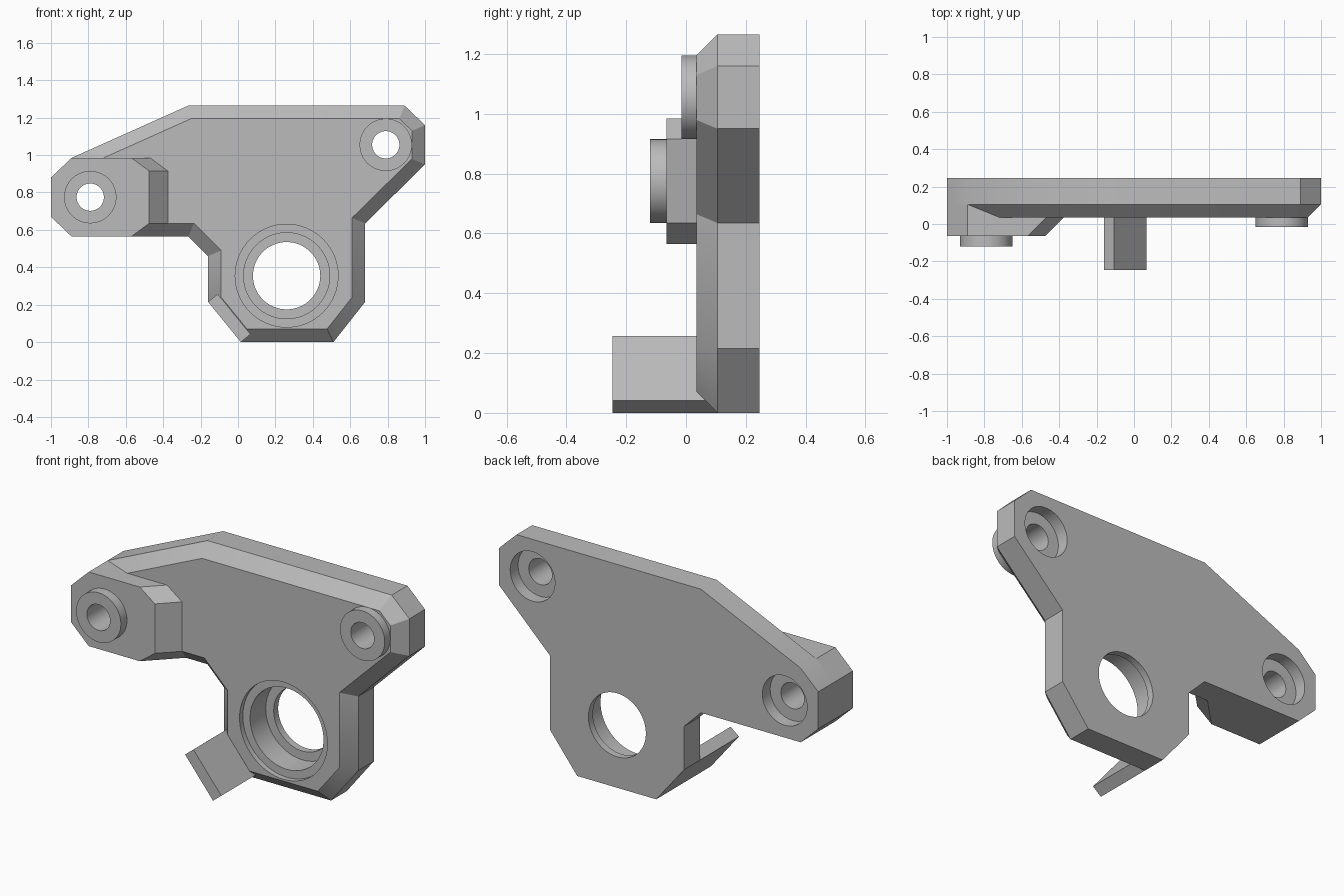
import bpy
import bmesh
from math import cos, sin, tau
from mathutils import Vector

if "Cube" in bpy.data.objects:
    bpy.data.objects.remove(bpy.data.objects["Cube"])

GREY = (0.5, 0.5, 0.5, 1)
grey = bpy.data.materials.new("plain grey")
grey.use_nodes = True
grey.diffuse_color = GREY
grey.node_tree.nodes["Principled BSDF"].inputs["Base Color"].default_value = GREY


def circle(center, r, n=64):
    return [(center[0] + r * cos(tau * i / n), center[1] + r * sin(tau * i / n)) for i in range(n)]


def inset(points, d):
    """Shrink a clockwise outline by d with mitred corners."""
    result = []
    for i, p in enumerate(points):
        p, a, b = Vector(p), Vector(points[i - 1]), Vector(points[(i + 1) % len(points)])
        u, v = (p - a).normalized(), (b - p).normalized()
        n1, n2 = Vector((u.y, -u.x)), Vector((v.y, -v.x))
        result.append(tuple(p + (n1 + n2) * d / (1 + n1.dot(n2))))
    return result


def loft(name, sections):
    """Solid through (y, outline) sections running front to back."""
    bm = bmesh.new()
    rings = [[bm.verts.new((x, y, z)) for x, z in pts] for y, pts in sections]
    for r0, r1 in zip(rings, rings[1:]):
        for i in range(len(r0)):
            bm.faces.new((r0[i - 1], r0[i], r1[i], r1[i - 1]))
    bm.faces.new(rings[0])
    bm.faces.new(rings[-1])
    bmesh.ops.recalc_face_normals(bm, faces=bm.faces)
    mesh = bpy.data.meshes.new(name)
    bm.to_mesh(mesh)
    bm.free()
    mesh.materials.append(grey)
    obj = bpy.data.objects.new(name, mesh)
    bpy.context.collection.objects.link(obj)
    return obj


def activate(obj):
    bpy.ops.object.select_all(action='DESELECT')
    obj.select_set(True)
    bpy.context.view_layer.objects.active = obj


def cut(obj, cutters):
    activate(obj)
    for c in cutters:
        mod = obj.modifiers.new("hole", 'BOOLEAN')
        mod.operation, mod.solver, mod.object = 'DIFFERENCE', 'EXACT', c
        bpy.ops.object.modifier_apply(modifier=mod.name)


BACK, EDGE, FRONT = 0.245, 0.105, 0.035
BLOCK = -0.065
LEFT_HOLE, RIGHT_HOLE, BORE = (0.79, 1.055), (-0.79, 0.775), (0.26, 0.355)

# Bracket plate with chamfered front rim
outline = [(-1, 0.67), (-1, 0.88), (-0.89, 0.985), (-0.265, 1.265), (0.89, 1.265), (1, 1.16),
           (1, 0.95), (0.68, 0.635), (0.68, 0.215), (0.51, 0), (0.015, 0), (-0.16, 0.215),
           (-0.16, 0.46), (-0.265, 0.565), (-0.89, 0.565)]
plate = loft("bracket_plate", [(FRONT, inset(outline, 0.07)), (EDGE, outline), (BACK, outline)])


# Raised mounting block, sloping down onto the plate on its inner side
def block_section(y):
    s = y - BLOCK
    return y, [(-1, 0.67), (-1, 0.88), (-0.89, 0.985), (-0.57 + s, 0.985), (-0.475 + s, 0.915),
               (-0.475 + s, 0.635), (-0.57 + s, 0.565), (-0.89, 0.565)]


block = loft("mounting_block", [block_section(BLOCK), block_section(EDGE)])

# Round spacers around the bolt holes
right_spacer = loft("right_spacer", [(-0.12, circle(RIGHT_HOLE, 0.14)), (-0.05, circle(RIGHT_HOLE, 0.14))])
left_spacer = loft("left_spacer", [(-0.015, circle(LEFT_HOLE, 0.14)), (0.05, circle(LEFT_HOLE, 0.14))])

# Tab projecting forward from the slanted lower edge
tab_shape = [(-0.16, 0.215), (-0.108, 0.257), (0.067, 0.042), (0.015, 0)]
tab = loft("stop_tab", [(-0.245, tab_shape), (EDGE, tab_shape)])


# Stepped cutters for bolt holes and bearing seat
def stepped_cutter(center, steps):
    return loft("hole_cutter", [(y, circle(center, r)) for y, r in steps])


bolt = [(-0.5, 0.073), (0.175, 0.073), (0.175, 0.14), (0.5, 0.14)]
left_cut = stepped_cutter(LEFT_HOLE, bolt)
right_cut = stepped_cutter(RIGHT_HOLE, bolt)
bore_cut = stepped_cutter(BORE, [(-0.5, 0.275), (0.065, 0.275), (0.065, 0.23), (0.205, 0.23),
                                 (0.205, 0.18), (0.5, 0.18)])
cut(plate, [left_cut, right_cut, bore_cut])
cut(block, [right_cut])
cut(right_spacer, [right_cut])
cut(left_spacer, [left_cut])
for c in (left_cut, right_cut, bore_cut):
    bpy.data.objects.remove(c)

for obj in (plate, block, right_spacer, left_spacer, tab):
    activate(obj)
    bpy.ops.object.shade_smooth_by_angle(angle=0.5)
